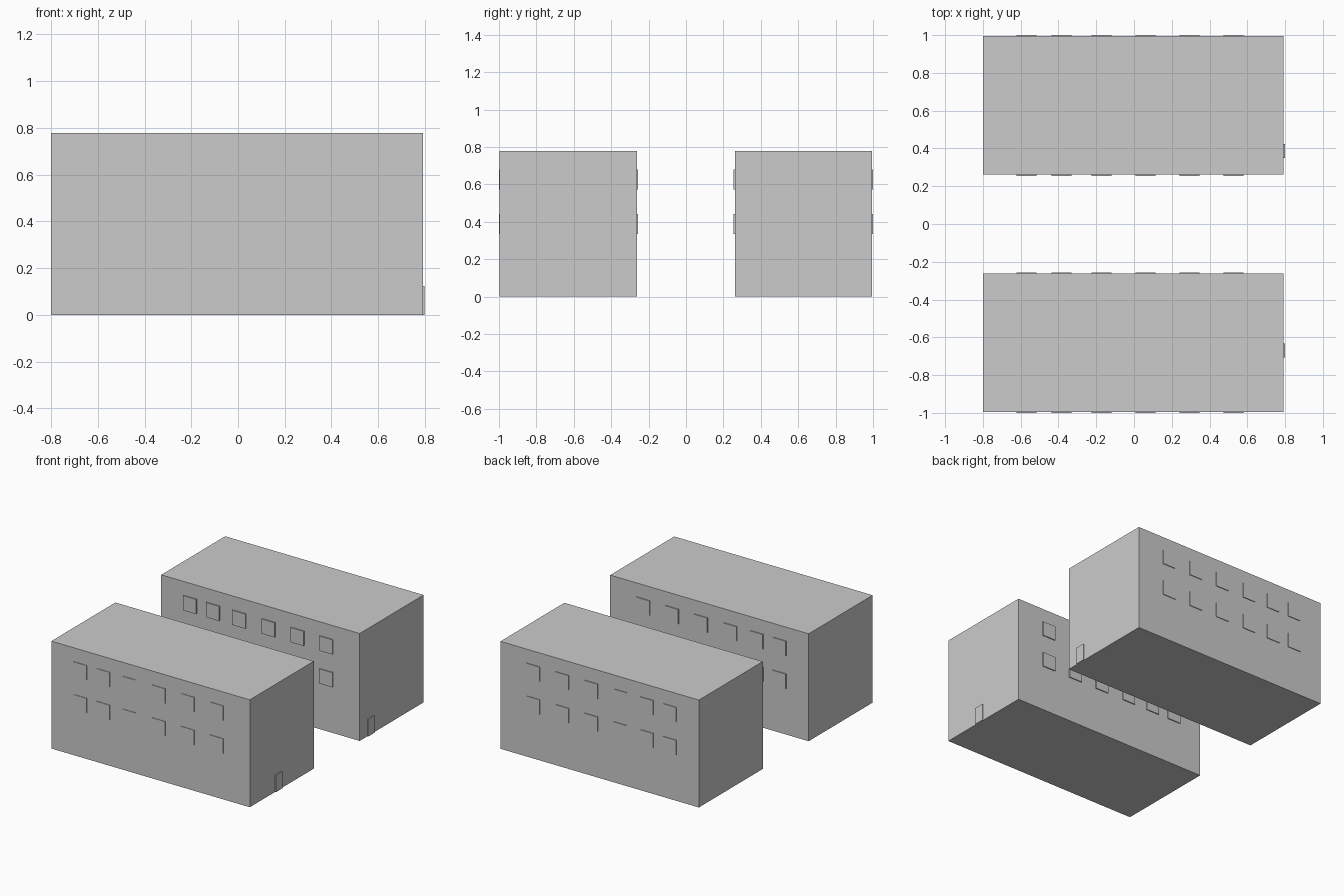
import bpy

if "Cube" in bpy.data.objects:
    bpy.data.objects.remove(bpy.data.objects["Cube"])

def box(name, x0, x1, y0, y1, z0, z1):
    bpy.ops.mesh.primitive_cube_add(size=1, location=((x0 + x1) / 2, (y0 + y1) / 2, (z0 + z1) / 2))
    ob = bpy.context.object
    ob.name = name
    ob.scale = (x1 - x0, y1 - y0, z1 - z0)
    bpy.ops.object.transform_apply(location=False, rotation=False, scale=True)
    return ob

WINDOW_X = (-0.568, -0.383, -0.172, 0.062, 0.295, 0.527)
WINDOW_Z = (0.388, 0.626)
HALF = 0.053

# label, wall y range, window face y (front, back), door centre y
blocks = (
    ("front", -0.996, -0.263, -1.0, -0.256, -0.67),
    ("rear", 0.263, 0.995, 0.254, 1.0, 0.387),
)

for label, y0, y1, wy0, wy1, door_y in blocks:
    # main block
    box(f"{label}_building", -0.8, 0.792, y0, y1, 0, 0.779)

    # door on the right end
    box(f"{label}_door", 0.787, 0.799, door_y - 0.037, door_y + 0.037, 0, 0.124)

    # two rows of windows on both long walls
    for z in WINDOW_Z:
        for x in WINDOW_X:
            span = (x - HALF, x + HALF)
            box(f"{label}_window_front_side", *span, wy0, y0 + 0.004, z - HALF, z + HALF)
            box(f"{label}_window_back_side", *span, y1 - 0.004, wy1, z - HALF, z + HALF)
